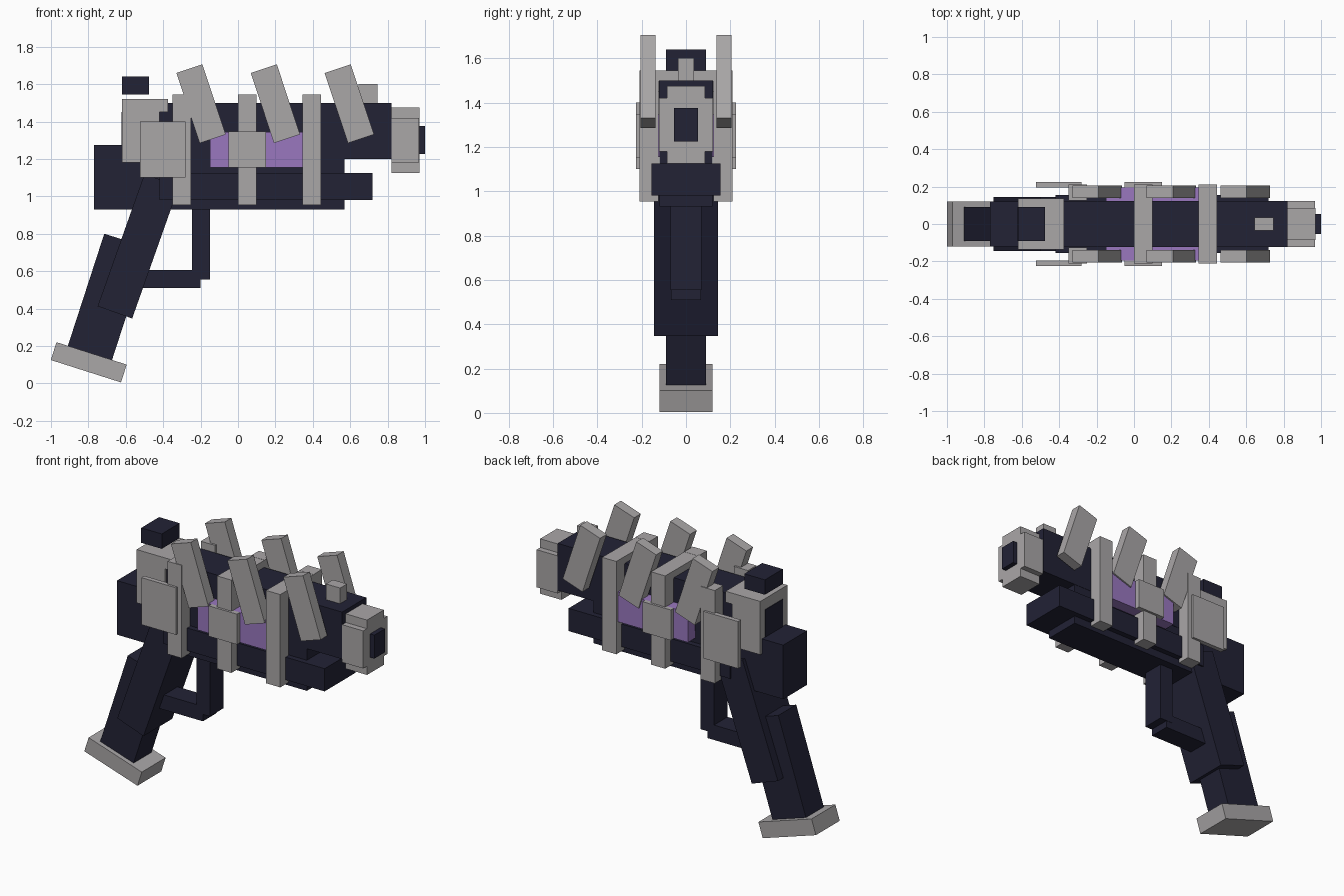
import bpy
import math

old = bpy.data.objects.get("Cube")
if old:
    bpy.data.objects.remove(old, do_unlink=True)


def material(name, rgb):
    m = bpy.data.materials.new(name)
    m.use_nodes = True
    m.diffuse_color = (*rgb, 1)
    m.node_tree.nodes["Principled BSDF"].inputs["Base Color"].default_value = (*rgb, 1)
    return m


navy = material("dark navy", (0.016, 0.016, 0.036))
grey = material("warm grey", (0.40, 0.385, 0.39))
purple = material("purple", (0.32, 0.185, 0.52))


def block(name, mat, x, y, z, tilt=0):
    """Box from (low, high) ranges, leaned about its centre towards +x by tilt degrees."""
    bpy.ops.mesh.primitive_cube_add(size=1)
    ob = bpy.context.object
    ob.name = name
    ob.location = [(a + b) / 2 for a, b in (x, y, z)]
    ob.scale = [b - a for a, b in (x, y, z)]
    ob.rotation_euler.y = math.radians(tilt)
    ob.data.materials.append(mat)
    return ob


def centred(name, mat, x, half, z):
    return block(name, mat, x, (-half, half), z)


def leaning(name, mat, centre, width, length, y, tilt):
    cx, cz = centre
    return block(name, mat, (cx - width / 2, cx + width / 2), y,
                 (cz - length / 2, cz + length / 2), tilt)


def both_sides(y):
    return (("left", y), ("right", (-y[1], -y[0])))


# Body
centred("frame", navy, (-0.77, 0.57), 0.12, (0.93, 1.275))
centred("lower_rail", navy, (-0.42, 0.72), 0.155, (0.98, 1.125))
centred("upper_body", navy, (-0.42, 0.82), 0.122, (1.2, 1.5))
centred("energy_cell", purple, (-0.15, 0.36), 0.195, (1.155, 1.345))

# Rear housing with its dark core and sight
centred("rear_housing", grey, (-0.62, -0.42), 0.137, (1.18, 1.5))
centred("rear_housing_cap", grey, (-0.62, -0.375), 0.137, (1.45, 1.52))
centred("rear_core", navy, (-0.623, -0.4), 0.09, (1.2, 1.45))
centred("rear_sight", navy, (-0.62, -0.475), 0.09, (1.545, 1.64))
centred("front_sight", grey, (0.645, 0.745), 0.035, (1.49, 1.6))

# Muzzle
centred("muzzle_tall", grey, (0.82, 0.97), 0.085, (1.125, 1.475))
centred("muzzle_wide", grey, (0.821, 0.969), 0.122, (1.18, 1.42))
centred("muzzle_core", navy, (0.9, 1.0), 0.053, (1.225, 1.375))

# Grip, base plate and trigger guard
leaning("grip_upper", navy, (-0.533, 0.733), 0.196, 0.75, (-0.145, 0.145), 19.5)
leaning("grip_lower", navy, (-0.695, 0.46), 0.248, 0.635, (-0.09, 0.09), 18)
leaning("grip_base", grey, (-0.798, 0.1125), 0.394, 0.1, (-0.12, 0.12), 17.7)
centred("guard_front", navy, (-0.245, -0.15), 0.07, (0.555, 0.95))
centred("guard_bottom", navy, (-0.52, -0.2), 0.068, (0.51, 0.605))

# Straps around the body; the rearmost has no top bar
for i, x in enumerate((-0.35, 0.0, 0.345)):
    span = (x, x + 0.1)
    for side, y in both_sides((0.125, 0.21)):
        block(f"strap_{i}_{side}", grey, span, y, (0.953, 1.545))
    if i:
        centred(f"strap_{i}_top", grey, span, 0.2, (1.495, 1.544))

# Leaning fins
for i, x in enumerate((-0.1975, 0.2, 0.595)):
    for side, y in both_sides((0.138, 0.205)):
        leaning(f"fin_{i}_{side}", grey, (x, 1.495), 0.147, 0.395, y, -18.4)

# Side panels
for side, y in both_sides((0.195, 0.225)):
    block(f"rear_panel_{side}", grey, (-0.525, -0.28), y, (1.1, 1.4))
    block(f"centre_panel_{side}", grey, (-0.05, 0.15), y, (1.153, 1.347))
